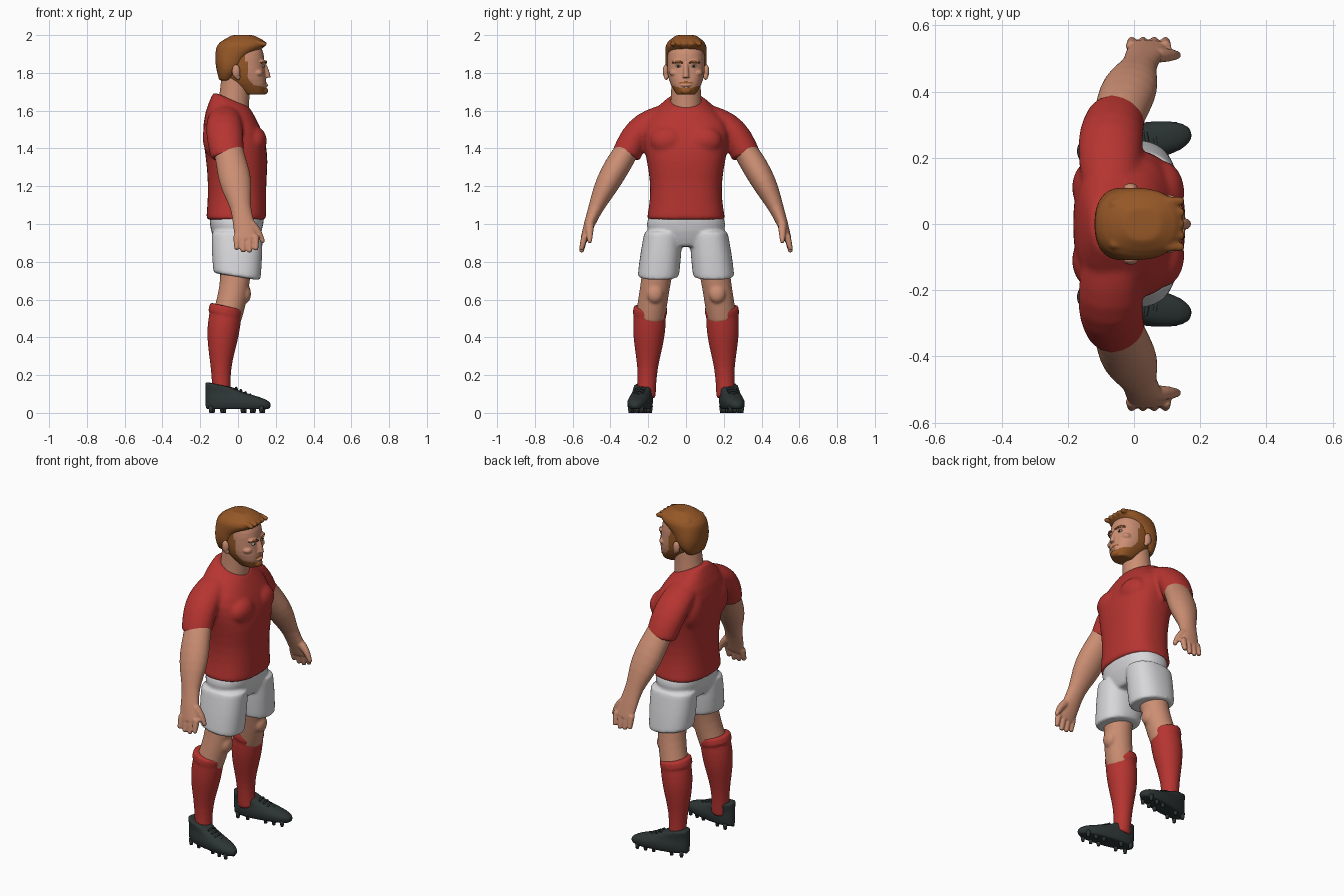
import bpy, bmesh, math
from mathutils import Vector, Matrix

cube = bpy.data.objects.get("Cube")
if cube:
    bpy.data.objects.remove(cube)


def material(name, *colour):
    made = bpy.data.materials.new(name)
    made.use_nodes = True
    made.diffuse_color = (*colour, 1)
    made.node_tree.nodes["Principled BSDF"].inputs["Base Color"].default_value = (*colour, 1)
    return made


RED = material("red cloth", .47, .035, .03)
WHITE = material("white cloth", .68, .68, .7)
SKIN = material("skin", .6, .27, .17)
HAIR = material("ginger hair", .3, .095, .02)
DARK = material("dark boot", .026, .036, .035)
EYE = material("eye white", .6, .55, .5)
IRIS = material("dark iris", .03, .02, .015)


def loft(bm, rings):
    """Skin closed rings of points, with a tight ring near each end to hold the hem."""
    def beside(ring, neighbour):
        return [p.lerp(q, .06) for p, q in zip(ring, neighbour)]
    rings.insert(1, beside(rings[0], rings[1]))
    rings.insert(-1, beside(rings[-1], rings[-2]))
    loops = [[bm.verts.new(point) for point in ring] for ring in rings]
    for lower, upper in zip(loops, loops[1:]):
        for i in range(len(lower)):
            bm.faces.new((lower[i - 1], lower[i], upper[i], upper[i - 1]))
    for end in (loops[0], loops[-1]):
        centre = bm.verts.new(sum((v.co for v in end), Vector()) / len(end))
        for i in range(len(end)):
            bm.faces.new((end[i - 1], end[i], centre))


def stack(bm, low, high, back, front, half, y=(0, 0), tilt=(0, 0), power=.85, segments=28):
    """Evenly spaced level slices; tilt leans the bottom and top openings."""
    rings = []
    for k, (rear, fore, width) in enumerate(zip(back, front, half)):
        t = k / (len(half) - 1)
        lean = tilt[0] * (1 - t) ** 3 + tilt[1] * t ** 3
        ring = []
        for i in range(segments):
            angle = math.tau * i / segments
            c, s = math.cos(angle), math.sin(angle)
            dx = (fore - rear) / 2 * math.copysign(abs(c) ** power, c)
            dy = width * math.copysign(abs(s) ** power, s)
            ring.append(Vector(((rear + fore) / 2 + dx, y[0] + (y[1] - y[0]) * t + dy,
                                low + (high - low) * t + lean * dx)))
        rings.append(ring)
    loft(bm, rings)


def limb(bm, start, end, fore, side=None, bow=(0, 0, 0), segments=16):
    """Evenly spaced slices square to a bowed path, with fore-aft and side radii."""
    start, end, bow = Vector(start), Vector(end), Vector(bow)
    rings = []
    for k, (deep, wide) in enumerate(zip(fore, side or fore)):
        t = k / (len(fore) - 1)
        centre = start.lerp(end, t) + bow * 4 * t * (1 - t)
        tangent = (end - start + bow * 4 * (1 - 2 * t)).normalized()
        across = tangent.cross(Vector((1, 0, 0))).normalized()
        ahead = across.cross(tangent)
        angles = [math.tau * i / segments for i in range(segments)]
        rings.append([centre + ahead * deep * math.cos(a) + across * wide * math.sin(a)
                      for a in angles])
    loft(bm, rings)


def blob(bm, centre, size):
    place = Matrix.Translation(centre) @ Matrix.Diagonal((*size, 1))
    bmesh.ops.create_uvsphere(bm, u_segments=16, v_segments=10, radius=1, matrix=place)


def finish(name, bm, materials, voxel=0, smooth=3, flip=False):
    """Optionally mirror, fuse and soften, then store as one smooth object."""
    if flip:
        bmesh.ops.scale(bm, vec=(1, -1, 1), verts=bm.verts)
    bmesh.ops.recalc_face_normals(bm, faces=bm.faces)
    mesh = bpy.data.meshes.new(name)
    bm.to_mesh(mesh)
    bm.free()
    part = bpy.data.objects.new(name, mesh)
    bpy.context.collection.objects.link(part)
    if voxel:
        part.modifiers.new("round", 'SUBSURF').levels = 1
        fuse = part.modifiers.new("fuse", 'REMESH')
        fuse.mode, fuse.voxel_size = 'VOXEL', voxel
        soften = part.modifiers.new("soften", 'SMOOTH')
        soften.iterations, soften.factor = smooth, .5
        result = part.evaluated_get(bpy.context.evaluated_depsgraph_get())
        mesh = bpy.data.meshes.new_from_object(result)
        part.modifiers.clear()
        part.data = mesh
    mesh.materials.clear()
    for entry in materials:
        mesh.materials.append(entry)
    mesh.shade_smooth()
    return part


# Shirt: torso, chest, shoulder blades and sleeves fused
bm = bmesh.new()
stack(bm, 1.02, 1.66, back=(-.17, -.16, -.16, -.17, -.19, -.18, -.13),
      front=(.15, .15, .15, .16, .15, .12, .06),
      half=(.21, .19, .19, .21, .23, .23, .09), tilt=(0, -.42), power=.8)
for sign in (1, -1):
    blob(bm, (.085, .095 * sign, 1.44), (.07, .1, .08))
    blob(bm, (-.12, .11 * sign, 1.46), (.07, .09, .12))
    limb(bm, (-.07, .13 * sign, 1.56), (-.055, .32 * sign, 1.355), fore=(.09, .1, .1, .09),
         side=(.07, .08, .08, .08), bow=(-.01, .025 * sign, .035))
finish("shirt", bm, [RED], .01, smooth=7)

# Shorts: hips and two flared legs
bm = bmesh.new()
stack(bm, .88, 1.04, back=(-.1, -.15, -.15), front=(.09, .13, .14), half=(.13, .22, .2))
for sign in (1, -1):
    stack(bm, .72, .96, back=(-.13, -.14, -.14), front=(.12, .13, .13), half=(.11, .11, .1),
          y=(.147 * sign, .12 * sign), tilt=(-.16, 0))
finish("shorts", bm, [WHITE], .009)

for side, flip in (("left", False), ("right", True)):
    # Bare knee between shorts and sock
    bm = bmesh.new()
    limb(bm, (-.01, .14, .82), (-.06, .19, .5), fore=(.09, .08, .08, .08), bow=(.015, 0, 0))
    blob(bm, (.04, .165, .63), (.03, .045, .05))
    finish(side + "_knee", bm, [SKIN], .008, flip=flip)

    # Sock with calf bulge and a turned cuff
    bm = bmesh.new()
    limb(bm, (-.085, .21, .08), (-.06, .19, .56), bow=(-.015, 0, 0),
         fore=(.05, .05, .055, .07, .085, .09, .085))
    limb(bm, (-.07, .19, .52), (-.06, .19, .565), fore=(.093, .093, .09))
    finish(side + "_sock", bm, [RED], .008, flip=flip)

    # Boot, turned slightly outward
    turn = Matrix.Translation((0, .243, 0)) @ Matrix.Rotation(math.radians(10), 4, 'Z')
    bm = bmesh.new()
    stack(bm, .02, .15, back=[-.175] * 6, front=(.17, .185, .16, .09, .01, -.03),
          half=(.05, .06, .06, .05, .05, .05), tilt=(0, -.2))
    bmesh.ops.transform(bm, matrix=turn, verts=bm.verts)
    finish(side + "_boot", bm, [DARK], .007, flip=flip)

    # Laces stepping down the instep, studs under the sole
    bm = bmesh.new()
    for i in range(5):
        x, z = -.01 + .025 * i, .125 - .012 * i
        limb(bm, (x, -.026, z), (x, .026, z), fore=[.006] * 3, bow=(0, 0, .008), segments=8)
    for x in (-.14, -.08, .03, .08, .13):
        for y in (-.03, .03):
            bmesh.ops.create_cone(bm, cap_ends=True, segments=10, radius1=.009, radius2=.014,
                                  depth=.036, matrix=Matrix.Translation((x, y, .018)))
    bmesh.ops.transform(bm, matrix=turn, verts=bm.verts)
    finish(side + "_laces_and_studs", bm, [DARK], flip=flip)

    # Arm and palm, four fingers, thumb
    bm = bmesh.new()
    limb(bm, (-.06, .285, 1.43), (.045, .54, .915), bow=(.005, .025, 0),
         fore=(.08, .08, .09, .08, .05, .06, .06), side=(.06, .07, .07, .06, .04, .03, .02))
    for i in range(4):
        x = .095 - .034 * i
        limb(bm, (x, .535, .94), (x, .555, .845 + .012 * abs(i - 1.4)), fore=(.018, .017, .012))
    limb(bm, (.07, .51, 1), (.134, .51, .9), fore=(.024, .02, .011), bow=(.01, 0, .005))
    finish(side + "_arm", bm, [SKIN], .006, flip=flip)

    # Ear
    bm = bmesh.new()
    blob(bm, (-.01, .108, 1.808), (.023, .016, .037))
    blob(bm, (0, .104, 1.778), (.013, .012, .016))
    finish(side + "_ear", bm, [SKIN], .004, flip=flip)

    # Eye, iris and brow
    bm = bmesh.new()
    blob(bm, (.134, .04, 1.836), (.008, .016, .007))
    finish(side + "_eye", bm, [EYE], flip=flip)
    bm = bmesh.new()
    blob(bm, (.14, .04, 1.836), (.004, .007, .006))
    finish(side + "_iris", bm, [IRIS], flip=flip)
    bm = bmesh.new()
    limb(bm, (.15, .016, 1.852), (.122, .07, 1.854), fore=(.004, .006, .006, .004),
         bow=(.008, 0, .008))
    finish(side + "_brow", bm, [HAIR], flip=flip)

# Neck
bm = bmesh.new()
limb(bm, (-.03, 0, 1.56), (-.01, 0, 1.78), fore=(.09, .085, .08, .08))
finish("neck", bm, [SKIN], .008)

# Head: skull, nose, lips, chin, brow ridge and cheeks fused
bm = bmesh.new()
stack(bm, 1.685, 1.96, back=(.03, -.05, -.09, -.1, -.1, -.08),
      front=(.14, .155, .145, .14, .14, .11), half=(.05, .085, .1, .1, .1, .08))
limb(bm, (.135, 0, 1.85), (.156, 0, 1.775), fore=(.012, .014, .018), bow=(.006, 0, 0))
blob(bm, (.145, 0, 1.735), (.017, .03, .009))
blob(bm, (.14, 0, 1.705), (.02, .03, .02))
for sign in (1, -1):
    blob(bm, (.126, .04 * sign, 1.86), (.02, .034, .01))
    blob(bm, (.105, .06 * sign, 1.8), (.03, .03, .02))
head = finish("head", bm, [SKIN, HAIR], .0045)

# Beard, moustache and scalp picked out by position
for face in head.data.polygons:
    x, y, z = face.center
    scalp = x < .04 and z > 1.77
    sideburn = x < .05 + .8 * max(0, 1.775 - z) and z < 1.86
    chin = z < 1.722 + .25 * max(0, abs(y) - .03)
    moustache = x > .1 and abs(y) < .04 and 1.744 < z < 1.757 - .2 * abs(y)
    face.material_index = int(scalp or sideburn or chin or moustache)

# Swept hair with raised locks
bm = bmesh.new()
stack(bm, 1.76, 2, back=(-.1, -.11, -.12, -.12, -.12, -.11, -.03),
      front=(-.03, 0, .04, .05, .12, .17, .08), half=(.07, .1, .11, .11, .11, .11, .05))
for i in range(-2, 3):
    limb(bm, (-.07, .03 * i, 1.96), (.15, .035 * i, 1.95), fore=(.015, .02, .02, .012),
         bow=(0, 0, .025 - .003 * i * i))
finish("hair", bm, [HAIR], .006)
